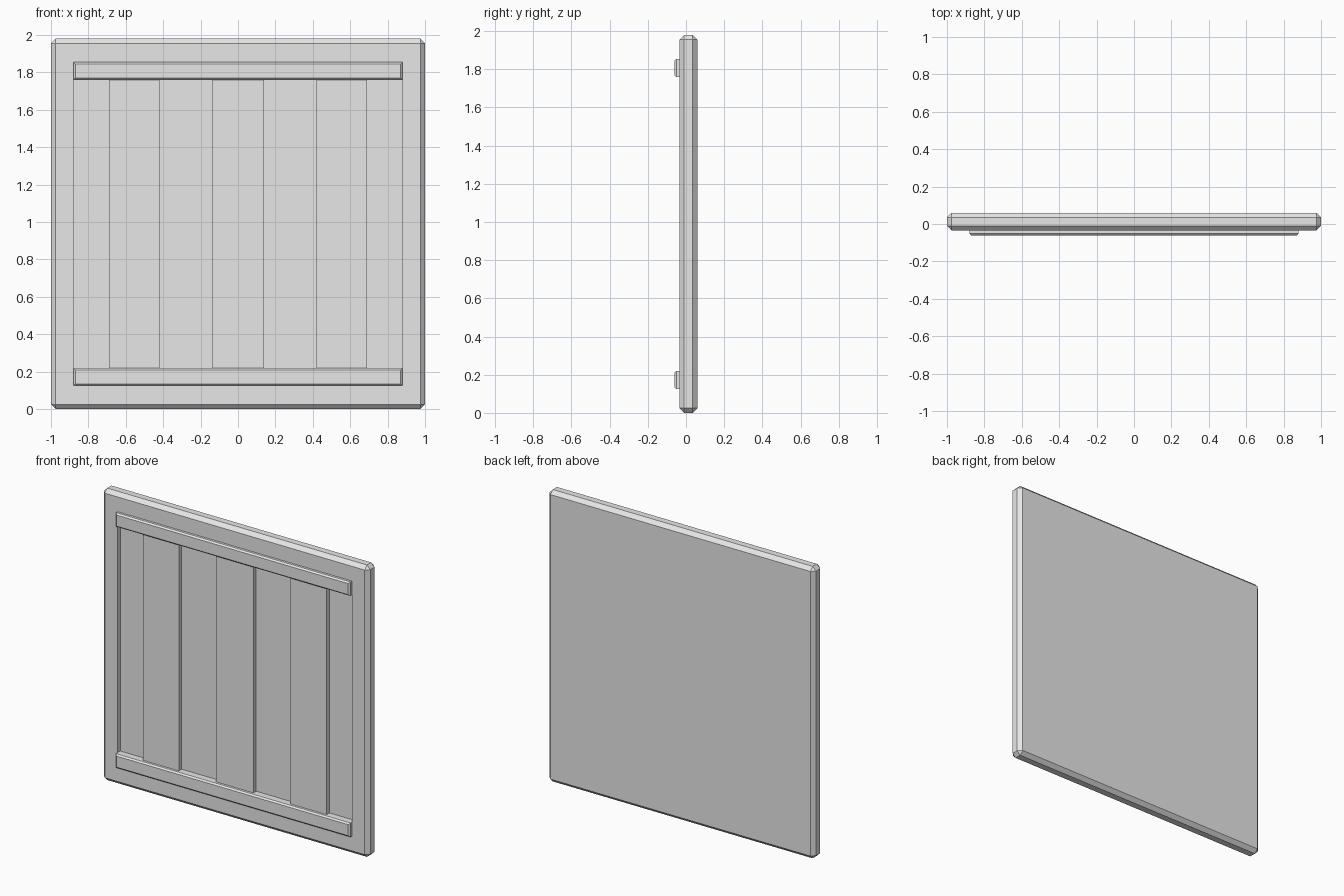
import bpy
import bmesh
from mathutils import Vector

cube = bpy.data.objects.get("Cube")
if cube:
    bpy.data.objects.remove(cube, do_unlink=True)

HEIGHT = 1.98
FRONT, BACK = -0.035, 0.06      # faces of the main panel
RECESS = FRONT + 0.03           # floor of the grooves
INNER = 0.88                    # half width of the boarded field

grey = bpy.data.materials.new("light_grey")
grey.use_nodes = True
grey.diffuse_color = (0.8, 0.8, 0.8, 1)
grey.node_tree.nodes["Principled BSDF"].inputs["Base Color"].default_value = grey.diffuse_color


def box(name, low, high, bevel=0.0, front_only=False):
    """Box between two corners, with optional flat chamfers."""
    low, high = Vector(low), Vector(high)
    bm = bmesh.new()
    bmesh.ops.create_cube(bm, size=1)
    for v in bm.verts:
        v.co = (low + high) / 2 + v.co * (high - low)
    if bevel:
        edges = [e for e in bm.edges
                 if not front_only or all(v.co.y < low.y + 0.001 for v in e.verts)]
        bmesh.ops.bevel(bm, geom=edges, offset=bevel, segments=1,
                        affect='EDGES', profile=0.5)
    mesh = bpy.data.meshes.new(name)
    bm.to_mesh(mesh)
    bm.free()
    mesh.materials.append(grey)
    obj = bpy.data.objects.new(name, mesh)
    bpy.context.collection.objects.link(obj)
    return obj


# Chamfered main panel
panel = box("panel", (-1, FRONT, 0), (1, BACK, HEIGHT), 0.025)

# Vertical grooves, leaving three raised boards between them
for i, (x0, x1) in enumerate([(-INNER, -0.69), (-0.42, -0.14), (0.14, 0.42), (0.69, INNER)]):
    cutter = box(f"groove_cutter_{i + 1}", (x0, FRONT - 0.1, 0.17),
                 (x1, RECESS, HEIGHT - 0.17))
    cutter.hide_render = True
    cutter.hide_set(True)
    cutter.display_type = 'WIRE'
    cut = panel.modifiers.new(f"groove_{i + 1}", 'BOOLEAN')
    cut.operation = 'DIFFERENCE'
    cut.solver = 'EXACT'
    cut.object = cutter

# Apply the cuts and drop the cutters
bpy.context.view_layer.update()
graph = bpy.context.evaluated_depsgraph_get()
panel.data = bpy.data.meshes.new_from_object(panel.evaluated_get(graph))
panel.modifiers.clear()
for obj in [o for o in bpy.data.objects if o.name.startswith("groove_cutter")]:
    bpy.data.objects.remove(obj, do_unlink=True)

# Horizontal battens covering the groove ends
for name, z0 in (("lower_batten", 0.125), ("upper_batten", HEIGHT - 0.22)):
    box(name, (-INNER, -0.061, z0), (INNER, RECESS + 0.005, z0 + 0.095), 0.01, True)
